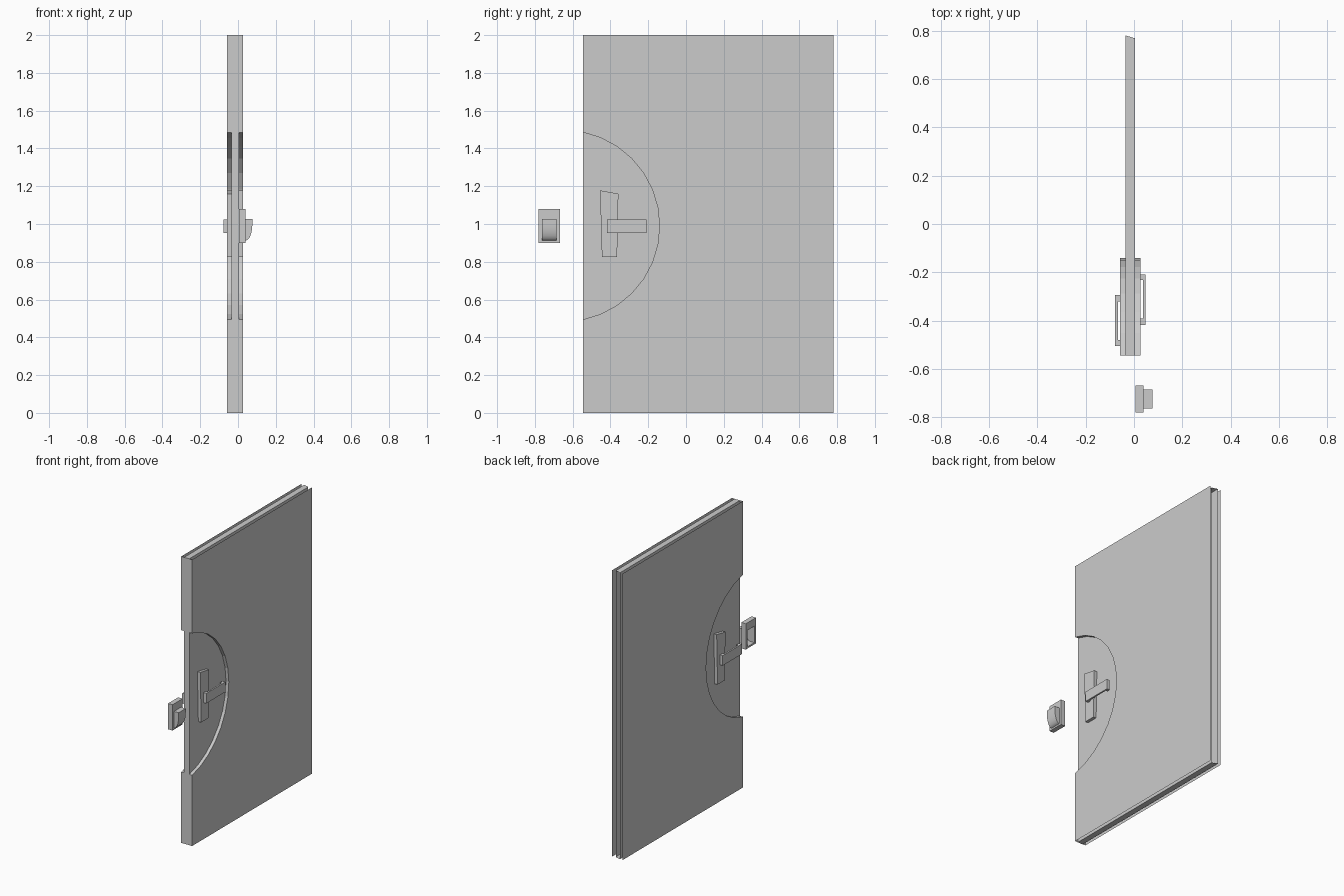
import bpy, bmesh, math

if "Cube" in bpy.data.objects:
    bpy.data.objects.remove(bpy.data.objects["Cube"])

CX = -0.015          # middle of the door thickness
CORE, SKIN = 0.02, 0.042
FRONT, BACK, H = -0.545, 0.78, 2.0


def make(name, verts, faces):
    me = bpy.data.meshes.new(name)
    me.from_pydata(verts, [], faces)
    bm = bmesh.new()
    bm.from_mesh(me)
    bmesh.ops.remove_doubles(bm, verts=bm.verts, dist=1e-5)
    bmesh.ops.recalc_face_normals(bm, faces=bm.faces)
    bm.to_mesh(me)
    bm.free()
    ob = bpy.data.objects.new(name, me)
    bpy.context.collection.objects.link(ob)
    return ob


def prism(name, profile, lo, hi, place, skip_sides=()):
    """Extrude a 2D profile; place(a, b, t) maps it to 3D."""
    n = len(profile)
    verts = [place(a, b, t) for t in (lo, hi) for a, b in profile]
    faces = [tuple(range(n)), tuple(range(n, 2 * n))]
    faces += [(i, (i + 1) % n, n + (i + 1) % n, n + i)
              for i in range(n) if i not in skip_sides]
    return make(name, verts, faces)


# Door core: slab with a bevelled, open hinge edge
prism("door_core", [(CX - CORE, FRONT), (CX + CORE, FRONT),
                    (CX + CORE, 0.768), (CX - CORE, BACK)],
      0, H, lambda a, b, t: (a, b, t), skip_sides=(2,))

# Door skins: thin sheets with a round recess around the handle
arc = [(-0.645 + 0.505 * math.cos(a), 0.99 + 0.505 * math.sin(a))
       for a in (math.radians(11.25 * k) for k in range(7, -8, -1))]
arc[0], arc[-1] = (FRONT, arc[0][1]), (FRONT, arc[-1][1])
edge = [(FRONT, H)] + arc + [(FRONT, 0)]
for side, name in ((1, "right_skin"), (-1, "left_skin")):
    n = len(edge)
    outer, inner = CX + side * SKIN, CX + side * CORE
    verts = [(outer, y, z) for y, z in edge + [(BACK, 0), (BACK, H)]]
    verts += [(inner, y, z) for y, z in edge]
    faces = [tuple(range(n + 2))]
    faces += [(i, i + 1, n + 3 + i, n + 2 + i) for i in range(n - 1)]
    make(name, verts, faces)

# Handles: one on each face, turned half a circle about the lock axis
LOCK_Y = -0.356
for s, side in ((1, "right"), (-1, "left")):
    def spin(d, y, z, s=s):
        return (CX + s * d, LOCK_Y + s * (y - LOCK_Y), z)

    prism(side + "_handle_plate",
          [(-0.455, 1.178), (-0.358, 1.16), (-0.36, 1.07),
           (-0.365, 0.825), (-0.445, 0.825)],
          CORE, SKIN, lambda a, b, t: spin(t, a, b))
    # Lever with its post and returned tip
    prism(side + "_handle_lever",
          [(0.063, -0.418), (0.063, -0.208), (0.04, -0.208), (0.04, -0.232),
           (0.052, -0.232), (0.052, -0.392), (0.04, -0.392), (0.04, -0.418)],
          0.953, 1.023, lambda a, b, t: spin(a, b, t))


# Strike frame: rectangular ring beside the door
def rect(y0, y1, z0, z1):
    return [(y0, z0), (y1, z0), (y1, z1), (y0, z1)]


rings = [(0.006, rect(-0.78, -0.668, 0.90, 1.08)), (0.04, rect(-0.78, -0.668, 0.90, 1.08)),
         (0.04, rect(-0.763, -0.685, 0.912, 1.027)), (0.006, rect(-0.763, -0.685, 0.912, 1.027))]
verts = [(x, y, z) for x, r in rings for y, z in r]
faces = [(4 * k + i, 4 * k + (i + 1) % 4,
          4 * ((k + 1) % 4) + (i + 1) % 4, 4 * ((k + 1) % 4) + i)
         for k in range(4) for i in range(4)]
make("strike_frame", verts, faces)

# Strike hood: curved lip, open towards the frame
hood = [(0.04, 1.027), (0.076, 1.027)]
hood += [(0.04 + 0.036 * math.cos(a), 1.0 - 0.088 * math.sin(a))
         for a in (math.radians(15 * k) for k in range(7))]
ob = prism("strike_hood", hood, -0.763, -0.685,
           lambda a, b, t: (a, t, b), skip_sides=(len(hood) - 1,))
bpy.context.view_layer.objects.active = ob
ob.select_set(True)
bpy.ops.object.shade_smooth_by_angle(angle=math.radians(30))
